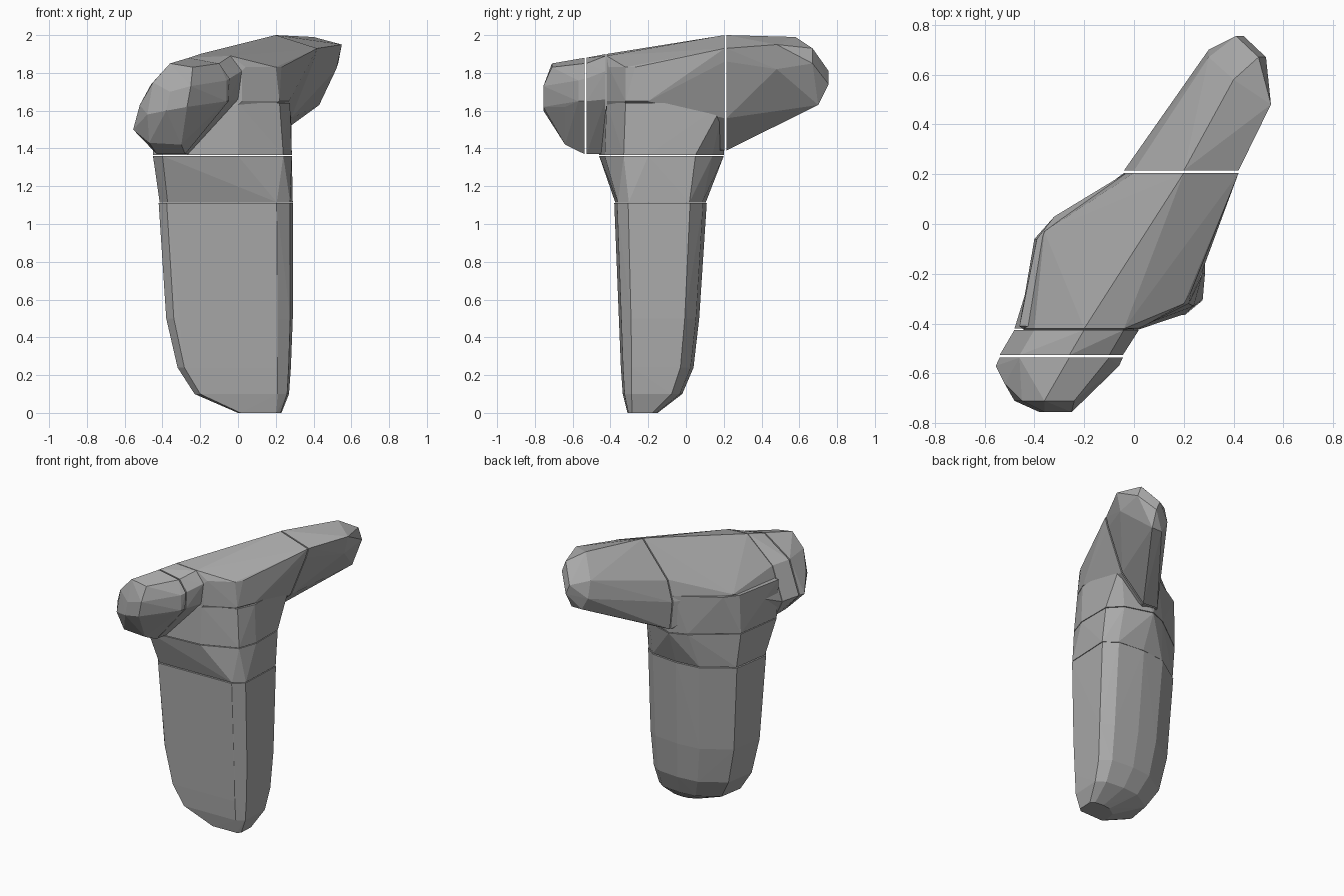
import bpy
import bmesh

# Remove only the default object
default_cube = bpy.data.objects.get("Cube")
if default_cube is not None:
    bpy.data.objects.remove(default_cube, do_unlink=True)

# Single matte grey material
grey = bpy.data.materials.new("plain_grey")
grey.use_nodes = True
grey_colour = (0.4, 0.4, 0.4, 1.0)
grey.diffuse_color = grey_colour
for node in grey.node_tree.nodes:
    if node.type == "BSDF_PRINCIPLED":
        node.inputs["Base Color"].default_value = grey_colour


def faceted_part(name, points):
    """Wrap a faceted convex shell around the given points."""
    mesh = bpy.data.meshes.new(name)
    bm = bmesh.new()
    for point in points:
        bm.verts.new(point)
    hull = bmesh.ops.convex_hull(bm, input=bm.verts[:], use_existing_faces=False)
    spare = set(hull["geom_interior"]) | set(hull["geom_unused"])
    loose = [v for v in spare if isinstance(v, bmesh.types.BMVert)]
    bmesh.ops.delete(bm, geom=loose, context="VERTS")
    bmesh.ops.recalc_face_normals(bm, faces=bm.faces[:])
    bm.to_mesh(mesh)
    bm.free()
    mesh.materials.append(grey)
    part = bpy.data.objects.new(name, mesh)
    bpy.context.scene.collection.objects.link(part)
    return part


def slice_y(y, outline):
    """Place an x-z outline on a plane facing front."""
    return [(x, y, z) for x, z in outline]


def level(z, outline):
    """Place an x-y outline at a height."""
    return [(x, y, z) for x, y in outline]


# Plan of the grip in fractions of its width and depth
GRIP_PLAN = [(0, 0.12), (0.06, 0), (0.88, 0.03), (0.98, 0.15), (1, 0.82),
             (0.88, 0.96), (0.6, 1), (0.35, 0.96), (0.06, 0.68)]


def grip_ring(z, left, right, front, back):
    width, depth = right - left, back - front
    return level(z, [(left + u * width, front + v * depth) for u, v in GRIP_PLAN])


# Long tapered grip with a rounded foot
faceted_part("grip", (
    grip_ring(1.11, -0.42, 0.29, -0.38, 0.11)
    + grip_ring(0.5, -0.38, 0.29, -0.355, 0.07)
    + grip_ring(0.24, -0.32, 0.28, -0.345, 0.04)
    + grip_ring(0.1, -0.23, 0.27, -0.335, -0.02)
    + grip_ring(0, 0, 0.23, -0.31, -0.15)
))

# Flared collar above the grip
COLLAR_TOP = [(-0.45, -0.4), (-0.4, -0.46), (0, -0.43), (0.24, -0.33),
              (0.285, -0.2), (0.285, 0.05), (0.2, 0.14), (0, 0.2),
              (-0.12, 0.15), (-0.4, -0.06)]
faceted_part("collar", (
    grip_ring(1.115, -0.415, 0.29, -0.375, 0.105) + level(1.36, COLLAR_TOP)
))

# Neck joining the collar to the head
NECK_TOP = [(-0.46, -0.41), (0, -0.42), (0.22, -0.32), (0.275, -0.2),
            (0.28, 0.2), (-0.04, 0.2), (-0.32, 0.03), (-0.39, -0.06)]
faceted_part("neck", level(1.365, COLLAR_TOP) + level(1.64, NECK_TOP))

# Leaning cross-sections shared by neighbouring head parts
REAR_CUT = [(0.2, 2), (0.42, 1.93), (0.4, 1.86), (0.28, 1.56),
            (0.1, 1.39), (-0.02, 1.4), (-0.04, 1.6), (0, 1.75)]
FRONT_CUT = [(-0.2, 1.9), (-0.04, 1.89), (0.02, 1.81), (0, 1.66),
             (-0.26, 1.37), (-0.43, 1.37), (-0.48, 1.48), (-0.4, 1.72)]

# Central head block
faceted_part("head_middle", (
    slice_y(0.205, REAR_CUT) + slice_y(-0.42, FRONT_CUT)
    + level(1.83, [(0.04, -0.41), (0.2, -0.32), (0.23, -0.27)])
    + level(1.65, [(0.02, -0.42), (0.22, -0.32), (0.27, -0.2), (-0.36, -0.03)])
))

# Rear arm of the head
faceted_part("head_rear", (
    slice_y(0.215, REAR_CUT)
    + slice_y(0.48, [(0.55, 1.95), (0.52, 1.82)])
    + slice_y(0.58, [(0.4, 1.99)])
    + slice_y(0.67, [(0.5, 1.93), (0.53, 1.85), (0.3, 1.84)])
    + slice_y(0.7, [(0.3, 1.72), (0.35, 1.63), (0.43, 1.63)])
    + slice_y(0.755, [(0.41, 1.81), (0.44, 1.74)])
))

# Thin slab between the head block and the front cap
SLAB_FRONT = [(-0.26, 1.88), (-0.1, 1.85), (-0.045, 1.77), (-0.05, 1.65),
              (-0.28, 1.37), (-0.43, 1.37), (-0.54, 1.5), (-0.46, 1.74)]
faceted_part("head_slab", slice_y(-0.425, FRONT_CUT) + slice_y(-0.527, SLAB_FRONT))

# Rounded front cap
faceted_part("head_front", (
    slice_y(-0.537, SLAB_FRONT)
    + slice_y(-0.57, [(-0.555, 1.5), (-0.06, 1.65), (-0.06, 1.76)])
    + slice_y(-0.64, [(-0.52, 1.63), (-0.47, 1.43), (-0.3, 1.42), (-0.15, 1.62)])
    + slice_y(-0.71, [(-0.45, 1.75), (-0.36, 1.85), (-0.24, 1.83), (-0.48, 1.58)])
    + slice_y(-0.755, [(-0.36, 1.7), (-0.25, 1.73), (-0.27, 1.62), (-0.38, 1.6)])
))
